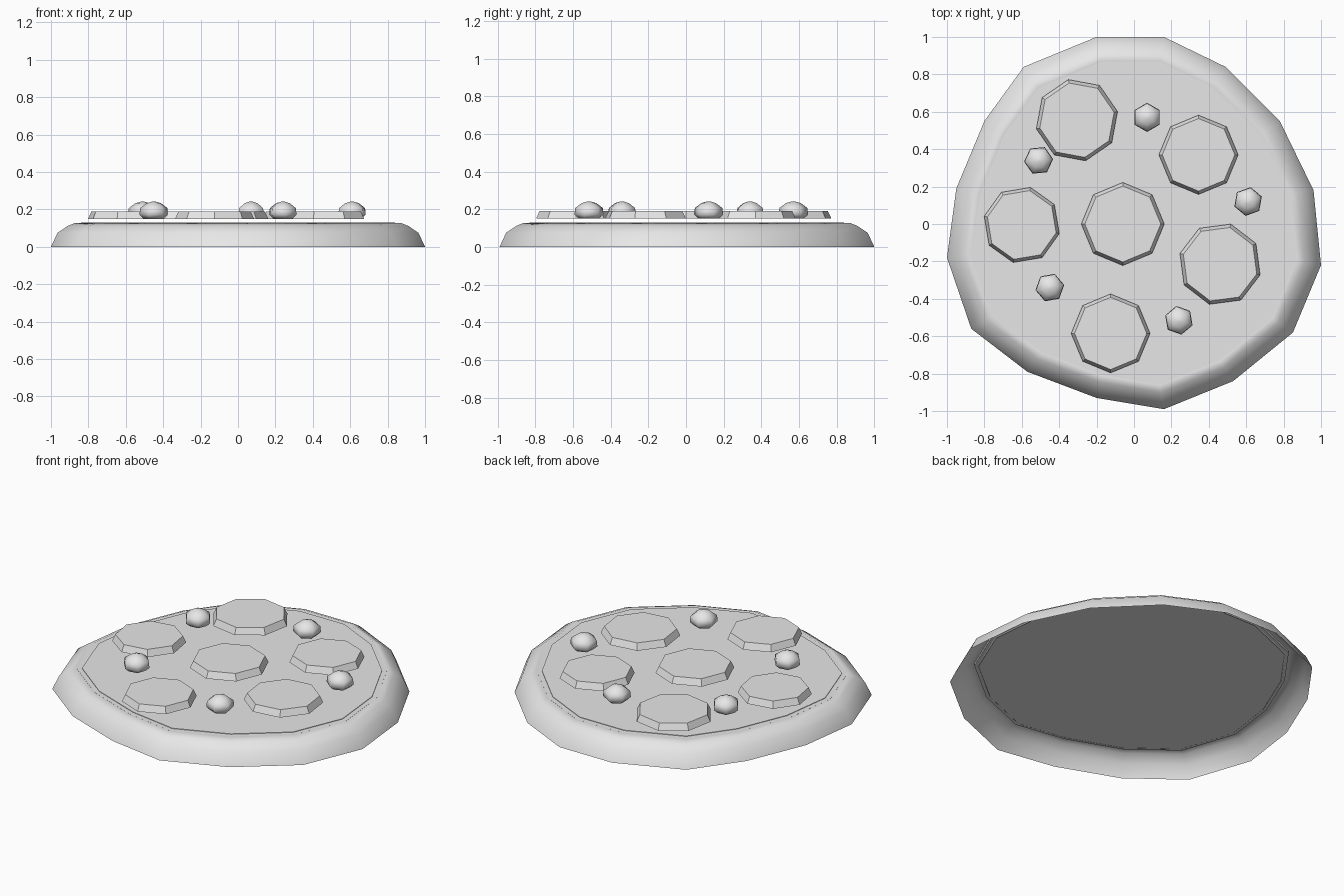
import bpy, bmesh, math

cube = bpy.data.objects.get("Cube")
if cube:
    bpy.data.objects.remove(cube, do_unlink=True)

# One plain grey for every part
grey = bpy.data.materials.new("plain_grey")
grey.use_nodes = True
GREY = (0.8, 0.8, 0.8, 1.0)
grey.diffuse_color = GREY
grey.node_tree.nodes["Principled BSDF"].inputs["Base Color"].default_value = GREY


def loft(name, outline, profile, smooth=False, bottom=False, top=False):
    """Stack copies of a counter-clockwise outline, one per (scale, z)."""
    bm = bmesh.new()
    rings = [[bm.verts.new((x * s, y * s, z)) for x, y in outline] for s, z in profile]
    n = len(outline)
    for a, b in zip(rings, rings[1:]):
        for i in range(n):
            j = (i + 1) % n
            bm.faces.new((a[i], a[j], b[j], b[i]))
    if bottom:
        bm.faces.new(rings[0][::-1])
    if top:
        bm.faces.new(rings[-1])
    for f in bm.faces:
        f.smooth = smooth
    mesh = bpy.data.meshes.new(name)
    bm.to_mesh(mesh)
    bm.free()
    mesh.materials.append(grey)
    obj = bpy.data.objects.new(name, mesh)
    bpy.context.collection.objects.link(obj)
    return obj


def polygon(sides, radius, degrees=0):
    return [(radius * math.cos(math.radians(degrees) + math.tau * i / sides),
             radius * math.sin(math.radians(degrees) + math.tau * i / sides))
            for i in range(sides)]


# Hand-shaped, slightly uneven sixteen-sided crust
outline = [(-0.2, 1.0), (-0.59, 0.84), (-0.8, 0.55), (-0.95, 0.19),
           (-1.0, -0.18), (-0.87, -0.56), (-0.57, -0.79), (-0.2, -0.93),
           (0.16, -0.99), (0.53, -0.84), (0.85, -0.58), (1.0, -0.22),
           (0.96, 0.18), (0.78, 0.55), (0.49, 0.84), (0.16, 1.0)]
loft("crust", outline,
     [(1.0, 0.0), (0.965, 0.075), (0.91, 0.112), (0.87, 0.128), (0.845, 0.108)],
     smooth=True)

# Thin flat layers filling the crust
loft("sauce", outline, [(0.868, 0.112), (0.868, 0.127)], bottom=True, top=True)
loft("cheese", outline, [(0.84, 0.128), (0.84, 0.131)], bottom=True, top=True)

# Eight-sided sausage slices: x, y, radius, turn
slices = [(-0.06, 0.0, 0.222, 0), (-0.305, 0.555, 0.222, 12), (0.345, 0.37, 0.212, 0),
          (-0.6, -0.005, 0.206, 32), (0.46, -0.215, 0.222, 30), (-0.125, -0.585, 0.211, 0)]
for i, (x, y, r, turn) in enumerate(slices):
    obj = loft(f"sausage_slice_{i + 1}", polygon(8, r, turn),
               [(1.0, 0.15), (0.915, 0.19)], bottom=True, top=True)
    obj.location = (x, y, 0)

# Small rounded six-sided toppings: x, y, turn
nuggets = [(0.07, 0.57, 30), (-0.51, 0.34, 5), (0.61, 0.12, 20),
           (-0.45, -0.34, 10), (0.24, -0.515, 40)]
for i, (x, y, turn) in enumerate(nuggets):
    obj = loft(f"olive_{i + 1}", polygon(6, 0.078, turn),
               [(0.7, 0.15), (1.0, 0.172), (0.95, 0.207), (0.5, 0.233), (0.1, 0.242)],
               smooth=True, bottom=True, top=True)
    obj.location = (x, y, 0)
